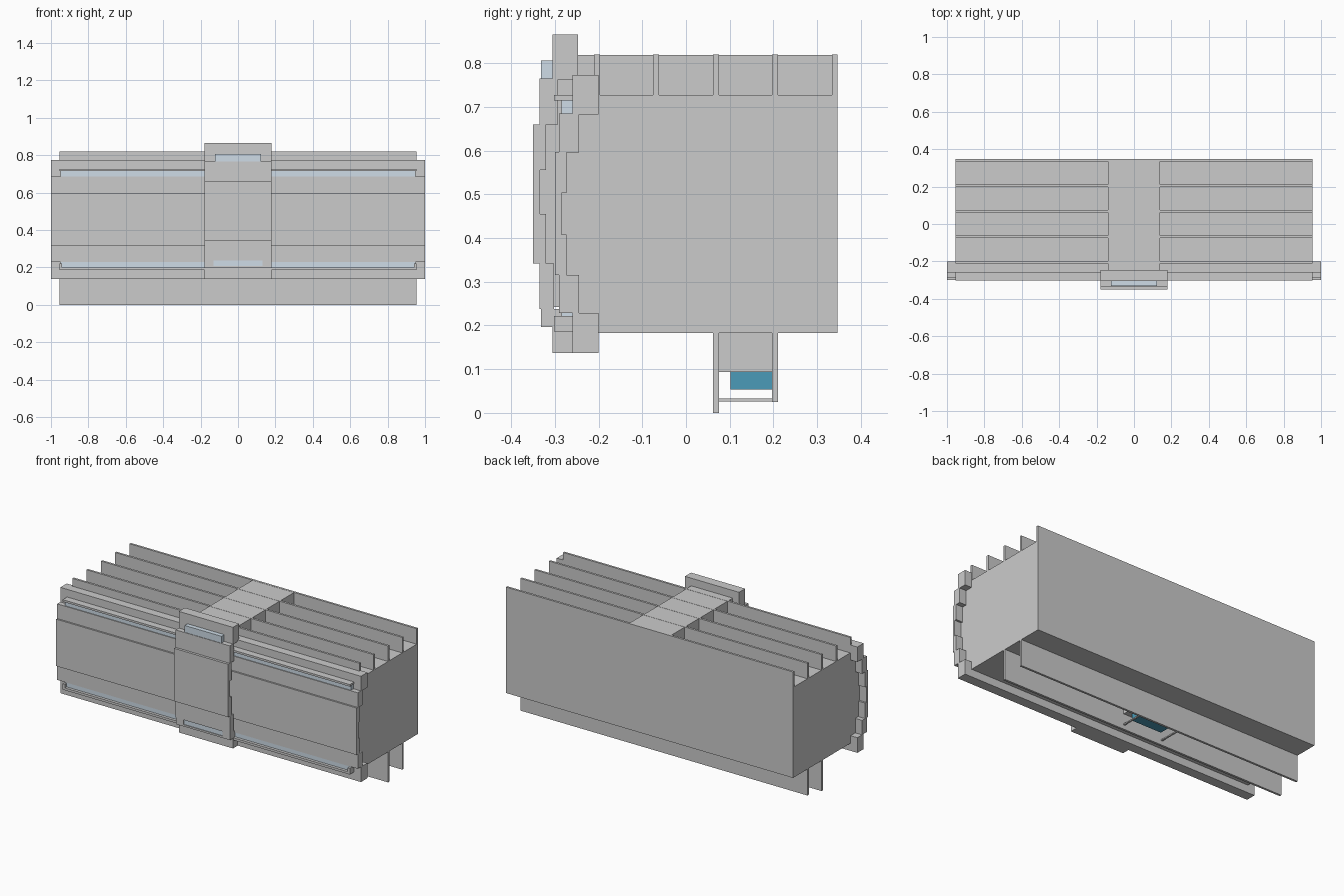
import bpy, bmesh


def material(name, color):
    m = bpy.data.materials.new(name)
    m.diffuse_color = color
    return m


LIGHT = material("pale_strip", (0.62, 0.72, 0.80, 1))
BLUE = material("blue_panel", (0.07, 0.33, 0.48, 1))


def extrude(name, pts, half_x, mat=None):
    """Extrude a (y, z) profile symmetrically along x."""
    bm = bmesh.new()
    face = bm.faces.new([bm.verts.new((-half_x, y, z)) for y, z in pts])
    out = bmesh.ops.extrude_face_region(bm, geom=[face])
    moved = [v for v in out["geom"] if isinstance(v, bmesh.types.BMVert)]
    bmesh.ops.translate(bm, verts=moved, vec=(2 * half_x, 0, 0))
    bmesh.ops.recalc_face_normals(bm, faces=bm.faces)
    me = bpy.data.meshes.new(name)
    bm.to_mesh(me)
    bm.free()
    ob = bpy.data.objects.new(name, me)
    bpy.context.collection.objects.link(ob)
    if mat:
        me.materials.append(mat)
    return ob


def slab(name, half_x, y0, y1, z0, z1, mat=None):
    return extrude(name, [(y0, z0), (y1, z0), (y1, z1), (y0, z1)], half_x, mat)


def pair(name, x0, x1, y0, y1, z0, z1):
    """Box on the right side, mirrored to the left."""
    ob = slab(name, (x1 - x0) / 2, y0, y1, z0, z1)
    for v in ob.data.vertices:
        v.co.x += (x0 + x1) / 2
    ob.modifiers.new("mirror", 'MIRROR')
    return ob


def stepped(front, back):
    """Profile from (y, z_low, z_high) steps, front going up and back going down."""
    pts = []
    for y, a, b in front:
        pts += [(y, a), (y, b)]
    for y, a, b in reversed(back):
        pts += [(y, b), (y, a)]
    return pts


# Main housing
slab("housing", 0.955, -0.26, 0.347, 0.183, 0.727)
slab("housing_front", 0.955, -0.288, -0.26, 0.24, 0.66)

# Upper fins and the bridge that joins them
for i, y in enumerate((-0.21, -0.075, 0.062, 0.197, 0.334)):
    slab(f"upper_fin_{i + 1}", 0.955, y, y + 0.013, 0.727, 0.82)
slab("fin_bridge", 0.138, -0.25, 0.346, 0.727, 0.819)

# Lower rails with the central holder
slab("lower_rail_front", 0.955, 0.062, 0.075, 0.0, 0.183)
slab("lower_rail_back", 0.955, 0.197, 0.21, 0.025, 0.183)
slab("holder", 0.135, 0.075, 0.197, 0.093, 0.183)
slab("holder_panel", 0.1, 0.102, 0.197, 0.053, 0.093, BLUE)
pair("holder_rod", 0.125, 0.135, 0.075, 0.197, 0.026, 0.033)

# Wide front panel, a stepped bow
extrude("front_panel", stepped(
    [(-0.26, 0.137, 0.228), (-0.29, 0.228, 0.315), (-0.3, 0.315, 0.597),
     (-0.29, 0.597, 0.685), (-0.26, 0.685, 0.773)],
    [(-0.2, 0.137, 0.228), (-0.245, 0.228, 0.315), (-0.273, 0.315, 0.408),
     (-0.285, 0.408, 0.503), (-0.273, 0.503, 0.595), (-0.245, 0.595, 0.683),
     (-0.2, 0.683, 0.773)]), 1.0)

# Pale strips with lips and end stops
slab("upper_strip", 0.95, -0.285, -0.26, 0.685, 0.715, LIGHT)
slab("upper_lip", 0.955, -0.302, -0.26, 0.715, 0.727)
slab("lower_strip", 0.95, -0.285, -0.26, 0.2, 0.228, LIGHT)
slab("lower_lip", 0.955, -0.302, -0.26, 0.186, 0.2)
pair("lower_strip_stop", 0.94, 0.955, -0.302, -0.26, 0.2, 0.222)

# Centre clasp, a narrower stepped bow over the panel
extrude("clasp", stepped(
    [(-0.305, 0.137, 0.238), (-0.335, 0.238, 0.342), (-0.35, 0.342, 0.66),
     (-0.335, 0.66, 0.765), (-0.305, 0.765, 0.865)],
    [(-0.26, 0.137, 0.238), (-0.302, 0.238, 0.342), (-0.32, 0.342, 0.455),
     (-0.334, 0.455, 0.555), (-0.32, 0.555, 0.66), (-0.293, 0.66, 0.763),
     (-0.247, 0.763, 0.865)]), 0.18)
slab("clasp_core", 0.138, -0.334, -0.25, 0.242, 0.763)
slab("clasp_upper_strip", 0.122, -0.332, -0.305, 0.765, 0.806, LIGHT)
slab("clasp_lower_strip", 0.13, -0.328, -0.305, 0.208, 0.238, LIGHT)
slab("clasp_lower_lip", 0.18, -0.332, -0.305, 0.197, 0.208)
pair("clasp_strip_stop", 0.13, 0.18, -0.332, -0.305, 0.208, 0.238)
